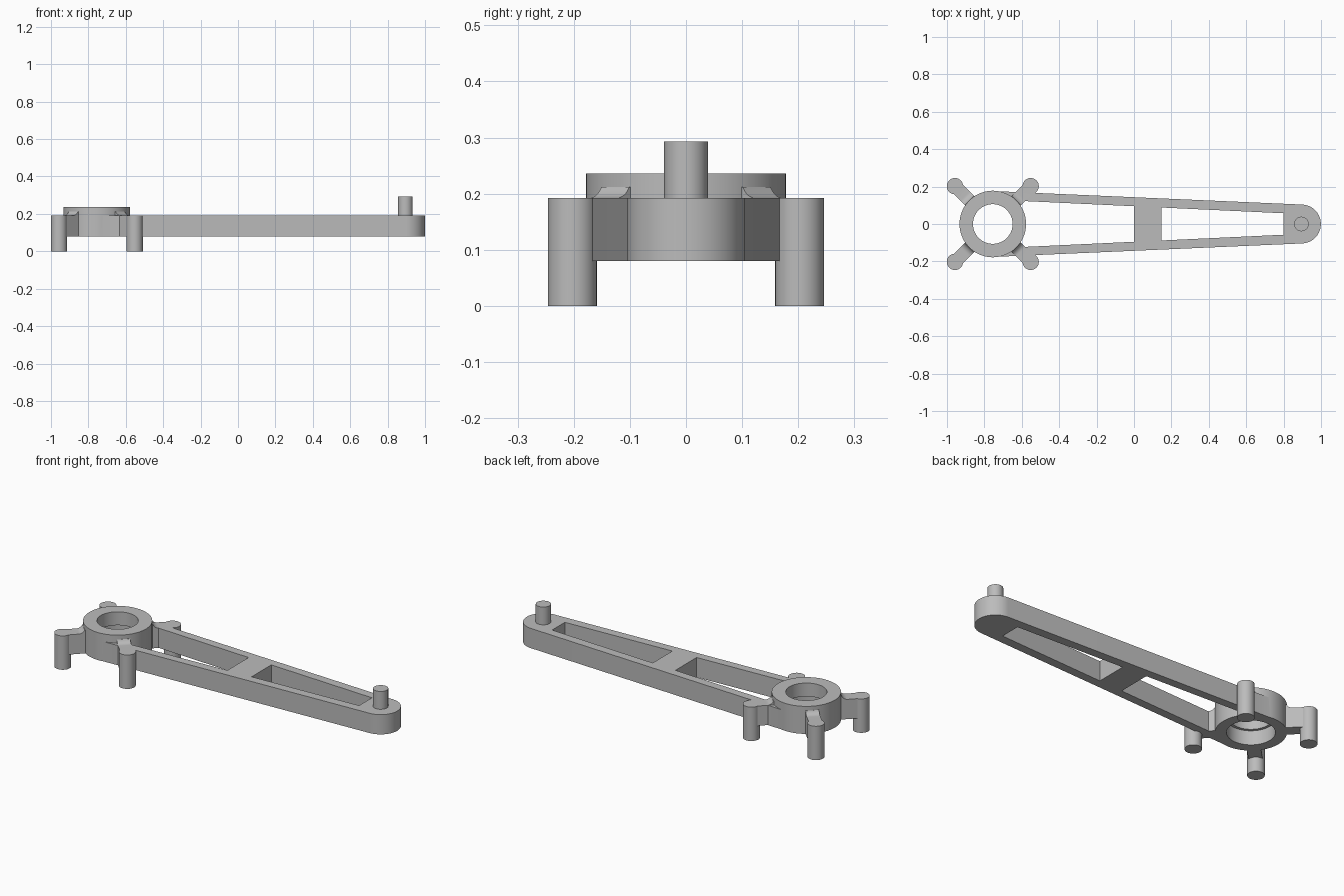
import bpy, bmesh, math
from mathutils import Matrix, Vector

cube = bpy.data.objects.get("Cube")
if cube:
    bpy.data.objects.remove(cube, do_unlink=True)

# Main measures
HUB_X, HUB_R = -0.755, 0.178
TIP_X, TIP_R = 0.895, 0.104
LOW, TOP, HUB_TOP = 0.08, 0.192, 0.236
LEG_OFFSET, LEG_R = 0.2025, 0.0435

grey = bpy.data.materials.new("plain grey")
grey.use_nodes = True
colour = (0.5, 0.5, 0.5, 1)
grey.diffuse_color = colour
grey.node_tree.nodes["Principled BSDF"].inputs["Base Color"].default_value = colour


def prism(name, outline, z0, z1, matrix=Matrix()):
    """Extrude a flat outline from z0 to z1."""
    bm = bmesh.new()
    face = bm.faces.new([bm.verts.new((x, y, z0)) for x, y in outline])
    moved = bmesh.ops.extrude_face_region(bm, geom=[face])["geom"]
    verts = [v for v in moved if isinstance(v, bmesh.types.BMVert)]
    bmesh.ops.translate(bm, verts=verts, vec=(0, 0, z1 - z0))
    bm.transform(matrix)
    bmesh.ops.recalc_face_normals(bm, faces=bm.faces)
    mesh = bpy.data.meshes.new(name)
    bm.to_mesh(mesh)
    bm.free()
    mesh.materials.append(grey)
    obj = bpy.data.objects.new(name, mesh)
    bpy.context.collection.objects.link(obj)
    return obj


def arc(cx, cy, r, start, end, steps):
    angles = [math.radians(start + (end - start) * i / steps) for i in range(steps + 1)]
    return [(cx + r * math.cos(a), cy + r * math.sin(a)) for a in angles]


def cylinder(name, x, y, r, z0, z1, sides=64):
    return prism(name, arc(x, y, r, 0, 360, sides)[:-1], z0, z1)


def combine(target, other, operation):
    """Apply a boolean and discard the second part."""
    mod = target.modifiers.new("combine", "BOOLEAN")
    mod.operation, mod.object, mod.solver = operation, other, "EXACT"
    bpy.context.view_layer.objects.active = target
    bpy.ops.object.modifier_apply(modifier=mod.name)
    bpy.data.objects.remove(other, do_unlink=True)


# Tapered bar with a round tip, tangent to the hub
root_r = HUB_R - 0.002
lean = math.degrees(math.asin((root_r - TIP_R) / (TIP_X - HUB_X)))
outline = arc(TIP_X, 0, TIP_R, lean - 90, 90 - lean, 48)
outline += arc(HUB_X, 0, root_r, 90 - lean, 270 + lean, 48)
frame = prism("tapered_frame", outline, LOW, TOP)


# Two pockets, leaving a crossbar between them
def inner_edge(x):
    return 0.095 - 0.047 * x


for x0, x1 in ((HUB_X, 0), (0.147, 0.8)):
    a, b = inner_edge(x0), inner_edge(x1)
    pocket = prism("pocket", [(x0, -a), (x1, -b), (x1, b), (x0, a)], 0, 0.4)
    combine(frame, pocket, "DIFFERENCE")

combine(frame, cylinder("hub", HUB_X, 0, HUB_R, LOW, HUB_TOP, 96), "UNION")

# Four diagonal arms with legs and a small fillet against the hub
reach, half = LEG_OFFSET * math.sqrt(2), 0.035
fillet = [(0.15, TOP - 0.02), (0.21, TOP - 0.02), (0.21, TOP)]
fillet += arc(0.21, TOP + 0.035, 0.035, 270, 205, 8)[1:] + [(0.15, TOP + 0.02)]
for turn in (45, 135, 225, 315):
    place = Matrix.Translation((HUB_X, 0, 0)) @ Matrix.Rotation(math.radians(turn), 4, "Z")
    arm = prism("arm", [(0.14, -half), (reach, -half), (reach, half), (0.14, half)],
                LOW, TOP, place)
    combine(frame, arm, "UNION")
    upright = place @ Matrix.Rotation(math.pi / 2, 4, "X")
    combine(frame, prism("fillet", fillet, -half, half, upright), "UNION")
    foot = place @ Vector((reach, 0, 0))
    combine(frame, cylinder("leg", foot.x, foot.y, LEG_R, 0, TOP, 48), "UNION")

# Stepped bore: wide below, narrow above
combine(frame, cylinder("narrow_bore", HUB_X, 0, 0.106, 0, 0.4), "DIFFERENCE")
combine(frame, cylinder("wide_bore", HUB_X, 0, 0.121, 0, 0.16), "DIFFERENCE")

# Pin on the tip
pin = cylinder("tip_pin", TIP_X, 0, 0.039, TOP - 0.01, 0.293, 48)

for obj in (frame, pin):
    bpy.ops.object.select_all(action="DESELECT")
    obj.select_set(True)
    bpy.context.view_layer.objects.active = obj
    bpy.ops.object.shade_smooth_by_angle(angle=math.radians(30))
